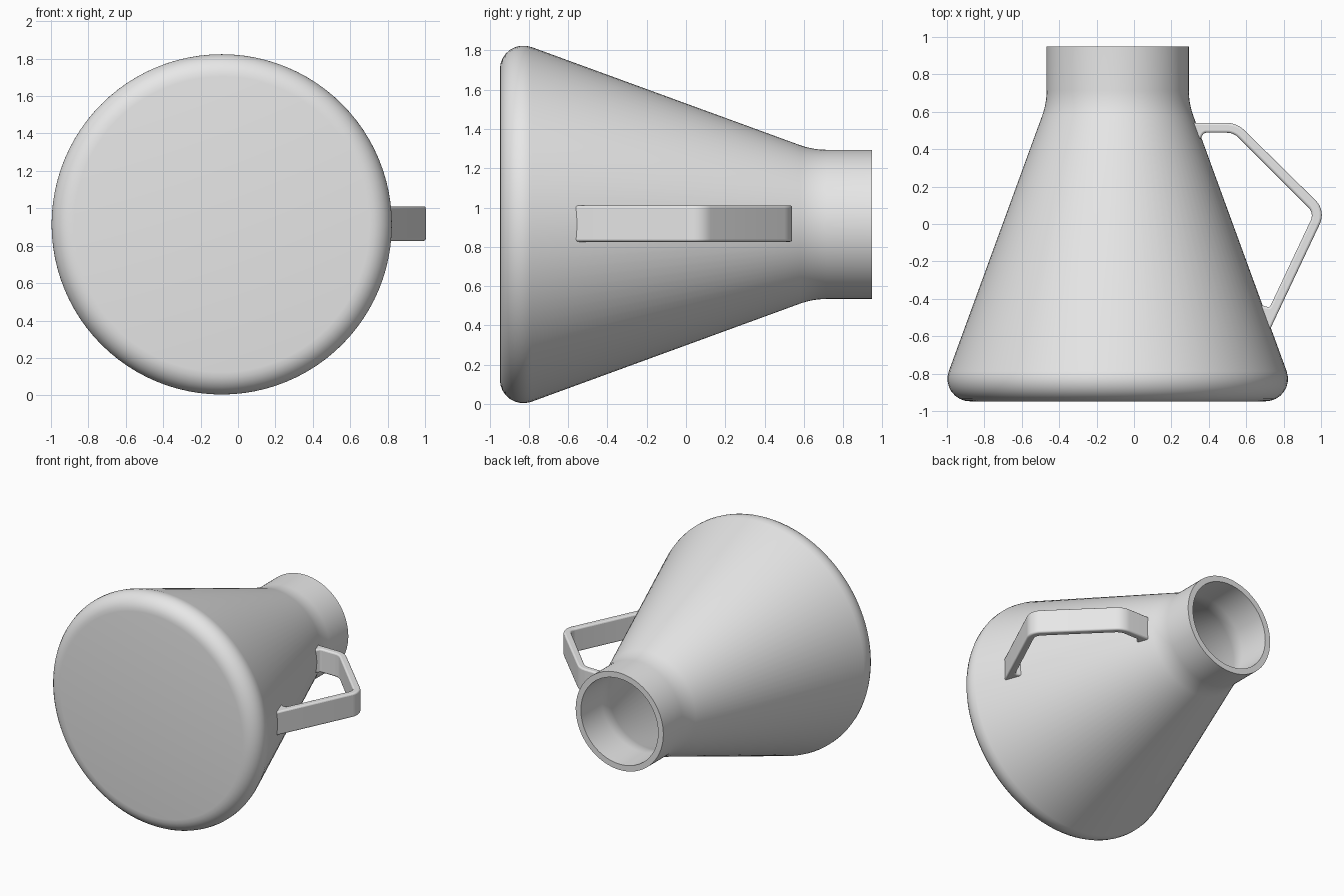
import bpy
import bmesh
import math
from mathutils import Vector, Matrix

cube = bpy.data.objects.get("Cube")
if cube:
    bpy.data.objects.remove(cube, do_unlink=True)

AXIS = Vector((-0.087, 0, 0.914))

# One plain grey for everything
grey = bpy.data.materials.new("light_grey")
grey.use_nodes = True
grey.diffuse_color = (0.8, 0.8, 0.8, 1)
grey.node_tree.nodes["Principled BSDF"].inputs["Base Color"].default_value = (0.8, 0.8, 0.8, 1)


def rounded(corners, steps=8):
    """Turn (x, y, radius) corners into a path with true circular fillets."""
    path = []
    for i, (x, y, radius) in enumerate(corners):
        p = Vector((x, y))
        if radius == 0:
            path.append(p)
            continue
        a = (Vector(corners[i - 1][:2]) - p).normalized()
        b = (Vector(corners[i + 1][:2]) - p).normalized()
        half = a.angle(b) / 2
        centre = p + (a + b).normalized() * radius / math.sin(half)
        start = p + a * radius / math.tan(half) - centre
        end = p + b * radius / math.tan(half) - centre
        turn = start.angle_signed(end)
        for k in range(steps + 1):
            path.append(centre + Matrix.Rotation(-turn * k / steps, 2) @ start)
    return path


def finish(name, bm, location):
    bmesh.ops.recalc_face_normals(bm, faces=bm.faces)
    mesh = bpy.data.meshes.new(name)
    bm.to_mesh(mesh)
    bm.free()
    mesh.materials.append(grey)
    obj = bpy.data.objects.new(name, mesh)
    obj.location = location
    bpy.context.collection.objects.link(obj)
    return obj


def smooth(obj):
    bpy.ops.object.select_all(action='DESELECT')
    obj.select_set(True)
    bpy.context.view_layer.objects.active = obj
    bpy.ops.object.shade_smooth_by_angle(angle=math.radians(35))


# Flask body: hollow lathed wall, (radius, y) from base centre to inner floor
profile = rounded([
    (0, -0.948, 0), (0.962, -0.948, 0.12), (0.38, 0.645, 0.4), (0.38, 0.948, 0),
    (0.335, 0.948, 0), (0.335, 0.631, 0.35), (0.894, -0.895, 0.07), (0, -0.895, 0),
])
bm = bmesh.new()
verts = [bm.verts.new((p.x, p.y, 0)) for p in profile]
edges = [bm.edges.new(pair) for pair in zip(verts, verts[1:])]
bmesh.ops.spin(bm, geom=verts + edges, cent=(0, 0, 0), axis=(0, 1, 0),
               angle=2 * math.pi, steps=96)
bmesh.ops.remove_doubles(bm, verts=bm.verts, dist=0.0001)
smooth(finish("flask_body", bm, AXIS))

# Handle: angular strap outline, outer side then inner side, extruded upward
outline = rounded([
    (0.31, 0.541, 0), (0.55, 0.541, 0.14), (1.027, 0.071, 0.11), (0.715, -0.59, 0),
    (0.67, -0.43, 0), (0.725, -0.447, 0.015), (0.963, 0.058, 0.06),
    (0.533, 0.488, 0.09), (0.375, 0.488, 0.02), (0.345, 0.44, 0),
])
WIDTH = 0.185
bm = bmesh.new()
face = bm.faces.new([bm.verts.new((p.x, p.y, -WIDTH / 2)) for p in outline])
side = bmesh.ops.extrude_face_region(bm, geom=[face])
bmesh.ops.translate(bm, vec=(0, 0, WIDTH),
                    verts=[v for v in side["geom"] if isinstance(v, bmesh.types.BMVert)])
handle = finish("handle", bm, (0, 0, 0.918))
bevel = handle.modifiers.new("soft_edges", 'BEVEL')
bevel.width = 0.012
bevel.segments = 3
bevel.limit_method = 'ANGLE'
bevel.angle_limit = math.radians(60)
smooth(handle)
